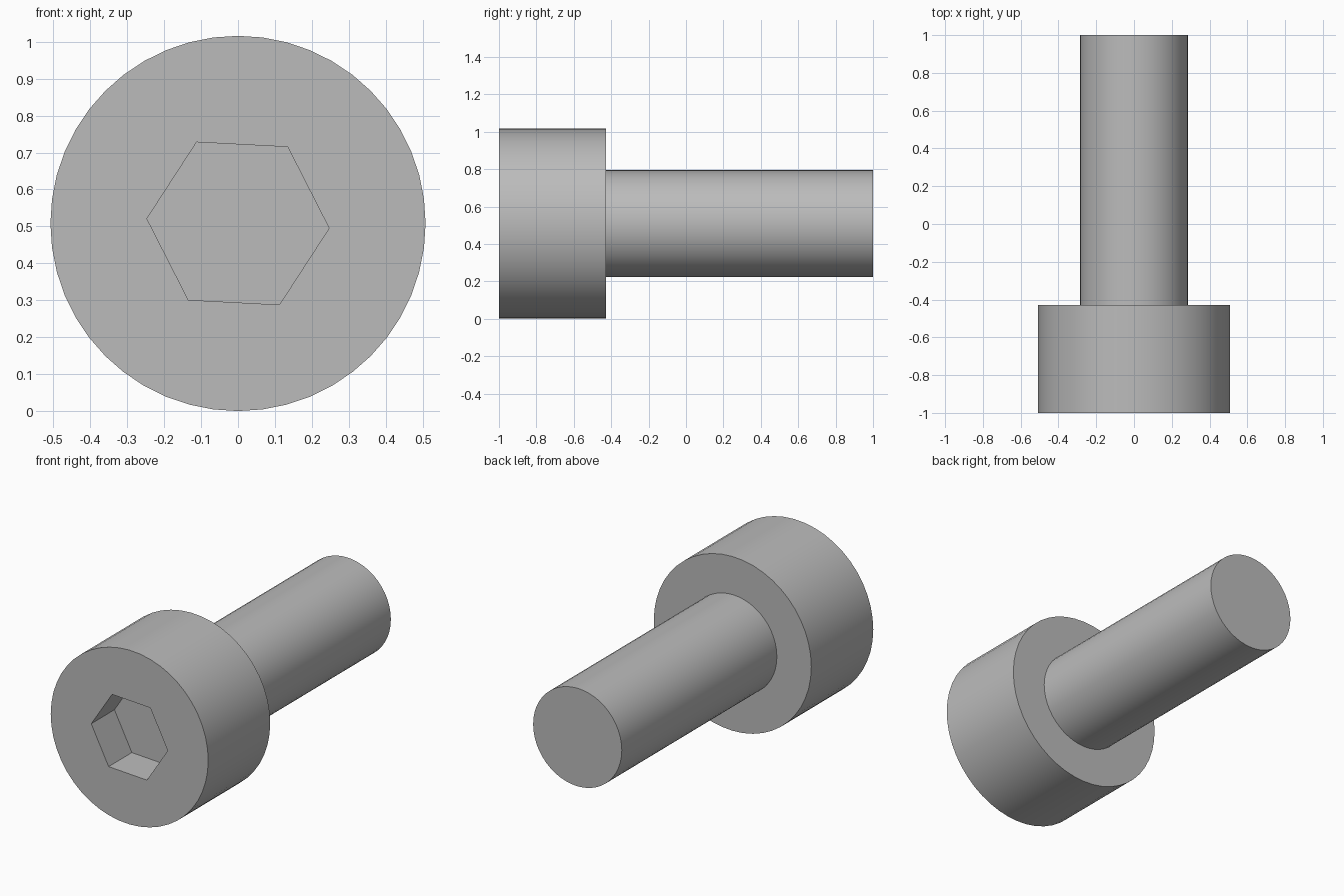
import bpy
from math import radians

cube = bpy.data.objects.get("Cube")
if cube:
    bpy.data.objects.remove(cube, do_unlink=True)

CENTRE_Z = 0.508
HEAD_FRONT, HEAD_BACK, TIP = -1.0, -0.429, 1.0
SOCKET_DEPTH = 0.214

steel = bpy.data.materials.new("grey_steel")
steel.use_nodes = True
GREY = (0.5, 0.5, 0.5, 1)
steel.diffuse_color = GREY
steel.node_tree.nodes["Principled BSDF"].inputs["Base Color"].default_value = GREY


def rod(name, radius, y_start, y_end, sides=48, twist=0):
    """Prism lying along y between two depths."""
    bpy.ops.mesh.primitive_cylinder_add(
        vertices=sides, radius=radius, depth=y_end - y_start,
        location=(0, (y_start + y_end) / 2, CENTRE_Z),
        rotation=(radians(90), radians(twist), 0))
    obj = bpy.context.object
    obj.name = obj.data.name = name
    obj.data.materials.append(steel)
    return obj


def activate(obj):
    bpy.ops.object.select_all(action='DESELECT')
    obj.select_set(True)
    bpy.context.view_layer.objects.active = obj


# Round head and threadless shank
head = rod("screw_head", 0.508, HEAD_FRONT, HEAD_BACK)
shank = rod("screw_shank", 0.286, HEAD_BACK, TIP)

# Hexagonal drive socket, cut into the front of the head
cutter = rod("socket_cutter", 0.247, HEAD_FRONT - 0.1,
             HEAD_FRONT + SOCKET_DEPTH, sides=6, twist=33)
cutter.hide_render = True
cut = head.modifiers.new("hex_socket", 'BOOLEAN')
cut.operation = 'DIFFERENCE'
cut.solver = 'EXACT'
cut.object = cutter
activate(head)
bpy.ops.object.modifier_apply(modifier=cut.name)
bpy.data.objects.remove(cutter, do_unlink=True)

# Smooth sides with crisp rims
for part in (head, shank):
    activate(part)
    bpy.ops.object.shade_smooth_by_angle(angle=radians(30))
